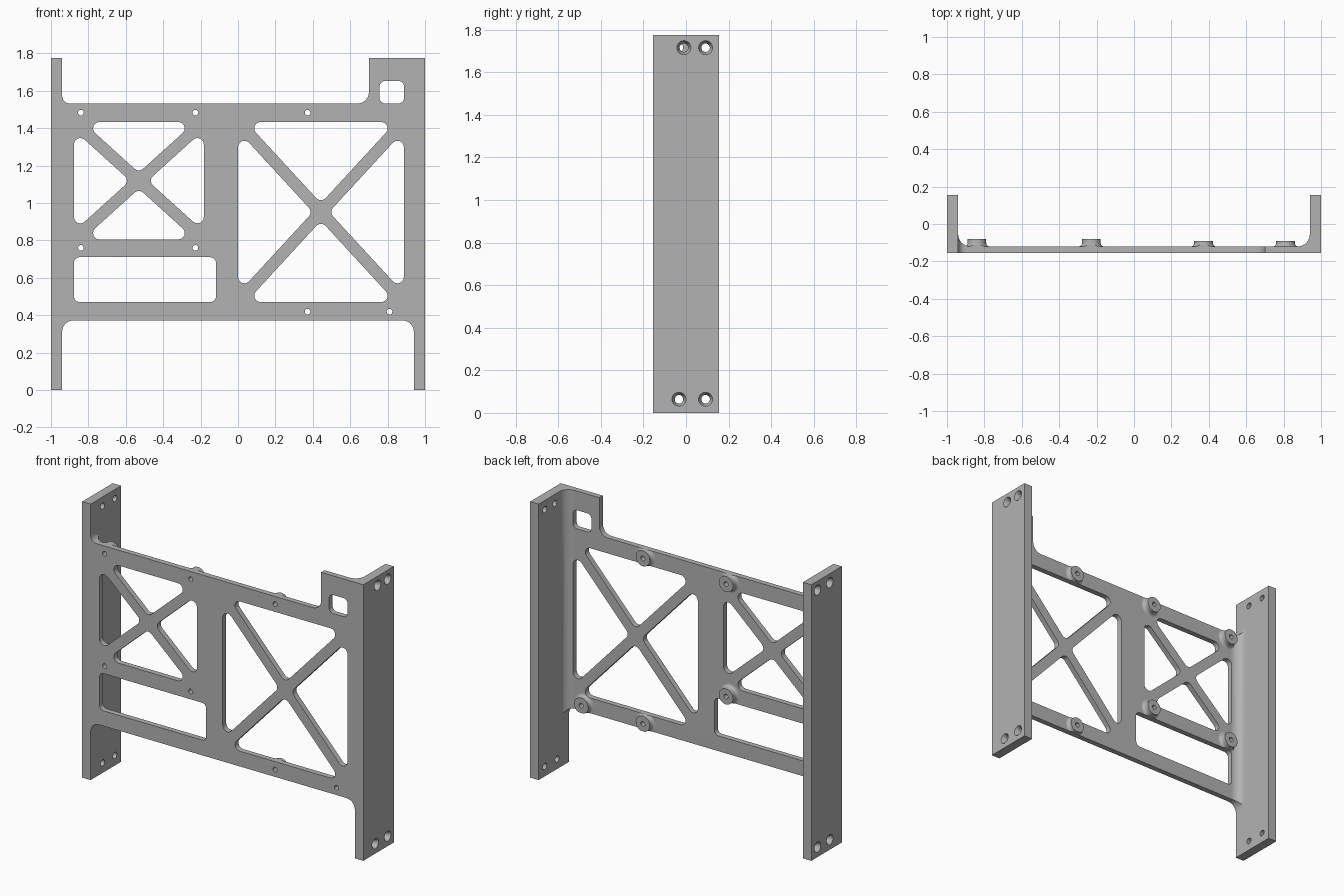
import bpy, bmesh, math
from mathutils import Vector, Matrix

if "Cube" in bpy.data.objects:
    bpy.data.objects.remove(bpy.data.objects["Cube"])

HEIGHT, FRONT, PLATE_BACK, BACK = 1.775, -0.155, -0.12, 0.155
INNER = 0.94                      # inside face of the side flanges
LOW, TOP = 0.372, 1.532           # lower and upper edge of the plate

metal = bpy.data.materials.new("grey metal")
metal.use_nodes = True
metal.diffuse_color = (0.45, 0.45, 0.45, 1)
metal.node_tree.nodes["Principled BSDF"].inputs["Base Color"].default_value = (0.45, 0.45, 0.45, 1)


def add_object(name, mesh):
    obj = bpy.data.objects.new(name, mesh)
    bpy.context.collection.objects.link(obj)
    mesh.materials.clear()
    mesh.materials.append(metal)
    return obj


def from_bmesh(name, bm):
    bmesh.ops.remove_doubles(bm, verts=bm.verts, dist=1e-5)
    bmesh.ops.recalc_face_normals(bm, faces=bm.faces)
    mesh = bpy.data.meshes.new(name)
    bm.to_mesh(mesh)
    bm.free()
    return add_object(name, mesh)


def rounded(corners, steps=6):
    """Outline from (x, z, radius) corners, each replaced by an arc."""
    points = []
    for i, (x, z, r) in enumerate(corners):
        p = Vector((x, z))
        if r == 0:
            new = [p]
        else:
            u = (Vector(corners[i - 1][:2]) - p).normalized()
            v = (Vector(corners[(i + 1) % len(corners)][:2]) - p).normalized()
            half = u.angle(v) / 2
            c = p + (u + v).normalized() * r / math.sin(half)
            s, e = p + u * r / math.tan(half) - c, p + v * r / math.tan(half) - c
            a = math.atan2(s.y, s.x)
            turn = (math.atan2(e.y, e.x) - a + math.pi) % math.tau - math.pi
            new = [c + r * Vector((math.cos(a + turn * k / steps), math.sin(a + turn * k / steps)))
                   for k in range(steps + 1)]
        for q in new:
            if not points or (q - points[-1]).length > 1e-4:
                points.append(q)
    if (points[0] - points[-1]).length < 1e-4:
        points.pop()
    return points


def rect(x0, x1, z0, z1, r):
    return rounded([(x0, z0, r), (x1, z0, r), (x1, z1, r), (x0, z1, r)])


def braced_window(x0, x1, z0, z1, bar=0.032, r=0.034):
    """Four rounded triangles that leave a diagonal cross."""
    w, h = x1 - x0, z1 - z0
    cx, cz, diag = (x0 + x1) / 2, (z0 + z1) / 2, math.hypot(w, h)
    dx, dz = bar * diag / h, bar * diag / w
    out = []
    for x, z, s in ((x0, z0, 1), (x1, z1, -1)):
        ox, oz = (x1, z1) if s == 1 else (x0, z0)
        out.append(rounded([(x + s * dx, z, r), (ox - s * dx, z, r), (cx, cz - s * dz, r)]))
        out.append(rounded([(x, z + s * dz, r), (x, oz - s * dz, r), (cx - s * dx, cz, r)]))
    return out


def slab(name, outlines, y0, y1):
    """Filled outline with holes, extruded along y."""
    curve = bpy.data.curves.new(name, 'CURVE')
    curve.dimensions, curve.fill_mode = '2D', 'BOTH'
    curve.extrude = (y1 - y0) / 2
    for pts in outlines:
        spline = curve.splines.new('POLY')
        spline.points.add(len(pts) - 1)
        for target, p in zip(spline.points, pts):
            target.co = (p.x, p.y, 0, 1)
        spline.use_cyclic_u = True
    temp = bpy.data.objects.new(name + " curve", curve)
    bpy.context.collection.objects.link(temp)
    mesh = bpy.data.meshes.new_from_object(temp.evaluated_get(bpy.context.evaluated_depsgraph_get()))
    bm = bmesh.new()
    bm.from_mesh(mesh)
    bpy.data.objects.remove(temp)
    bpy.data.curves.remove(curve)
    bm.transform(Matrix.Translation((0, (y0 + y1) / 2, 0)) @ Matrix.Rotation(math.pi / 2, 4, 'X'))
    return from_bmesh(name, bm)


def prism(name, section, z0, z1):
    bm = bmesh.new()
    face = bm.faces.new([bm.verts.new((x, y, z0)) for x, y in section])
    up = bmesh.ops.extrude_face_region(bm, geom=[face])["geom"]
    bmesh.ops.translate(bm, vec=(0, 0, z1 - z0), verts=[g for g in up if isinstance(g, bmesh.types.BMVert)])
    return from_bmesh(name, bm)


def lathe(name, profile, place):
    bm = bmesh.new()
    verts = [bm.verts.new((r, 0, h)) for r, h in profile]
    edges = [bm.edges.new(pair) for pair in zip(verts, verts[1:])]
    bmesh.ops.spin(bm, geom=verts + edges, axis=(0, 0, 1), cent=(0, 0, 0), angle=math.tau, steps=32)
    bm.transform(place)
    return from_bmesh(name, bm)


def boolean(obj, tool, operation):
    mod = obj.modifiers.new("cut", 'BOOLEAN')
    mod.operation, mod.object, mod.solver = operation, tool, 'EXACT'
    mesh = bpy.data.meshes.new_from_object(obj.evaluated_get(bpy.context.evaluated_depsgraph_get()))
    obj.modifiers.clear()
    obj.data = mesh


# Front plate outline with filleted shoulders, windows and screw holes
outline = rounded([
    (-INNER, LOW - 0.06, 0), (-INNER, LOW, 0.06), (INNER, LOW, 0.06), (INNER, LOW - 0.06, 0),
    (INNER, HEIGHT, 0), (0.70, HEIGHT, 0), (0.70, TOP, 0.06), (-INNER, TOP, 0.04), (-INNER, TOP + 0.04, 0)])
bosses = [(-0.84, 1.483, 0.04), (-0.228, 1.483, 0.04), (0.372, 1.483, 0.028), (-0.84, 0.76, 0.04),
          (-0.228, 0.76, 0.04), (0.372, 0.419, 0.028), (0.81, 0.419, 0.028)]
HOLE = 0.015
openings = braced_window(-0.877, -0.183, 0.805, 1.433) + braced_window(0, 0.887, 0.47, 1.433)
openings += [rect(-0.877, -0.118, 0.47, 0.71, 0.03), rect(0.757, 0.888, TOP, 1.652, 0.03)]
openings += [rect(x - HOLE, x + HOLE, z - HOLE, z + HOLE, HOLE) for x, z, h in bosses]
parts = [slab("front_plate", [outline] + openings, FRONT, PLATE_BACK)]
clip = slab("plate_clip", [outline] + openings, FRONT, 0.05)

# Flared screw bosses on the rear, trimmed to the rails
FLARE = 0.018
arc = [(0.05 + FLARE * (1 - math.sin(a)), FLARE * (1 - math.cos(a)))
       for a in (math.pi / 2 * k / 5 for k in range(6))]
for i, (x, z, h) in enumerate(bosses):
    place = Matrix.Translation((x, PLATE_BACK, z)) @ Matrix.Rotation(-math.pi / 2, 4, 'X')
    boss = lathe(f"screw_boss_{i + 1}", [(0, 0)] + arc + [(0.05, h), (0, h)], place)
    boolean(boss, clip, 'INTERSECT')
    parts.append(boss)

# Side flanges with countersunk holes, and the rounded inside corners
R = 0.065
sink = [(0, -0.01), (0.033, -0.01), (0.033, 0), (0.02, 0.025), (0.02, 0.08), (0, 0.08)]
for side, name, upper_y in ((1, "left", -0.01), (-1, "right", -0.033)):
    flange = prism(name + "_flange", [(side * x, y) for x, y in
                   ((INNER, FRONT), (1, FRONT), (1, BACK), (INNER, BACK))], 0, HEIGHT)
    for y, z in ((upper_y, 1.716), (0.092, 1.716), (-0.033, 0.064), (0.092, 0.064)):
        place = Matrix.Translation((side, y, z)) @ Matrix.Rotation(-side * math.pi / 2, 4, 'Y')
        cutter = lathe("hole_cutter", sink, place)
        boolean(flange, cutter, 'DIFFERENCE')
        bpy.data.objects.remove(cutter)
    curve = [(side * (INNER - R + R * math.sin(a)), PLATE_BACK + R - R * math.cos(a))
             for a in (math.pi / 2 * k / 8 for k in range(9))]
    corner = [(side * (INNER + 0.01), PLATE_BACK + R), (side * (INNER + 0.01), PLATE_BACK)]
    fillet = prism(name + "_corner_fillet", curve + corner, 0.2, HEIGHT)
    boolean(fillet, clip, 'INTERSECT')
    parts += [flange, fillet]
bpy.data.objects.remove(clip)

# Smooth shading on round surfaces, sharp edges elsewhere
bpy.ops.object.select_all(action='DESELECT')
for obj in parts:
    obj.select_set(True)
bpy.context.view_layer.objects.active = parts[0]
bpy.ops.object.shade_smooth_by_angle(angle=math.radians(30))
